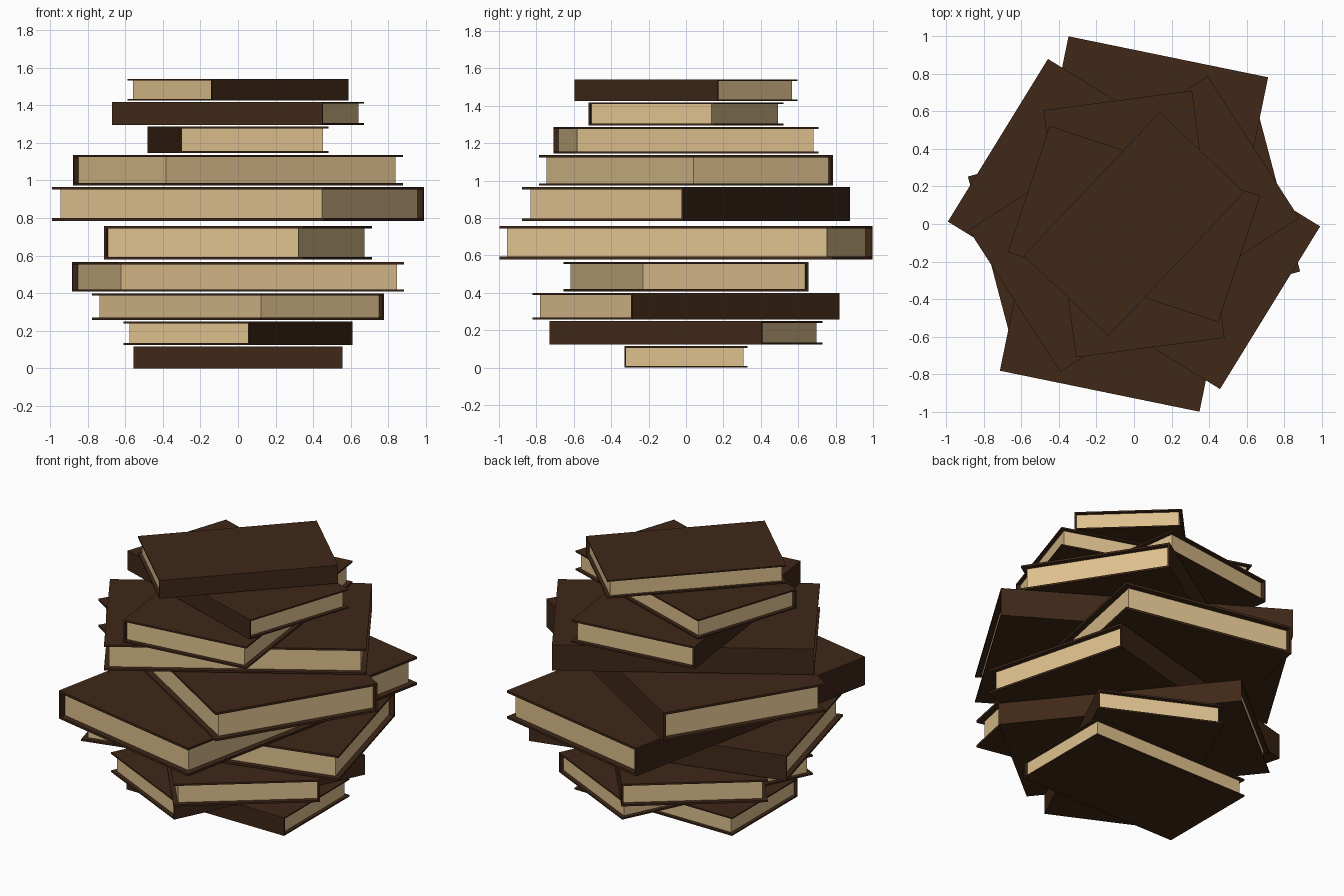
import bpy
import bmesh
from math import radians

if "Cube" in bpy.data.objects:
    bpy.data.objects.remove(bpy.data.objects["Cube"])


def material(name, color):
    mat = bpy.data.materials.new(name)
    mat.diffuse_color = color
    mat.use_nodes = True
    mat.node_tree.nodes["Principled BSDF"].inputs["Base Color"].default_value = mat.diffuse_color
    return mat


leather = material("brown_cover", (0.05, 0.021, 0.009, 1))
paper = material("tan_paper", (0.73, 0.53, 0.27, 1))


def extrude_profile(name, profile, half_len, mat, z, turn):
    """Extrude a (y, z) profile along x, then place it in the stack."""
    bm = bmesh.new()
    face = bm.faces.new([bm.verts.new((-half_len, y, h)) for y, h in profile])
    moved = bmesh.ops.extrude_face_region(bm, geom=[face])["geom"]
    verts = [v for v in moved if isinstance(v, bmesh.types.BMVert)]
    bmesh.ops.translate(bm, vec=(2 * half_len, 0, 0), verts=verts)
    bmesh.ops.recalc_face_normals(bm, faces=bm.faces)
    mesh = bpy.data.meshes.new(name)
    bm.to_mesh(mesh)
    bm.free()
    mesh.materials.append(mat)
    obj = bpy.data.objects.new(name, mesh)
    obj.location.z = z
    obj.rotation_euler.z = radians(turn)
    bpy.context.collection.objects.link(obj)


def book(n, a, b, z0, z1, turn):
    """a, b: half length and half width; the spine is on the local -y side."""
    h, t, inset = z1 - z0, 0.016 * a, 0.039 * a
    # Cover: two boards joined by a flat spine
    cover = [(b, 0), (b, t), (t - b, t), (t - b, h - t),
             (b, h - t), (b, h), (-b, h), (-b, 0)]
    extrude_profile(f"book_{n}_cover", cover, a, leather, z0, turn)
    # Page block, set back from the three open edges
    pages = [(t - b, t), (b - inset, t), (b - inset, h - t), (t - b, h - t)]
    extrude_profile(f"book_{n}_pages", pages, a - inset, paper, z0, turn)


# Half length, half width, bottom, top, turn in degrees
stack = [
    (0.555, 0.330, 0.000, 0.115, 0),
    (0.630, 0.373, 0.124, 0.249, 64.2),
    (0.712, 0.423, 0.258, 0.399, 129),
    (0.790, 0.470, 0.408, 0.566, 194.8),
    (0.908, 0.542, 0.579, 0.758, 258.4),
    (0.850, 0.508, 0.785, 0.965, 148.4),
    (0.756, 0.449, 0.973, 1.136, 212.8),
    (0.663, 0.399, 1.145, 1.287, 277.5),
    (0.590, 0.354, 1.295, 1.418, -18.3),
    (0.526, 0.310, 1.425, 1.540, 46.5),
]
for i, row in enumerate(stack, 1):
    book(i, *row)
